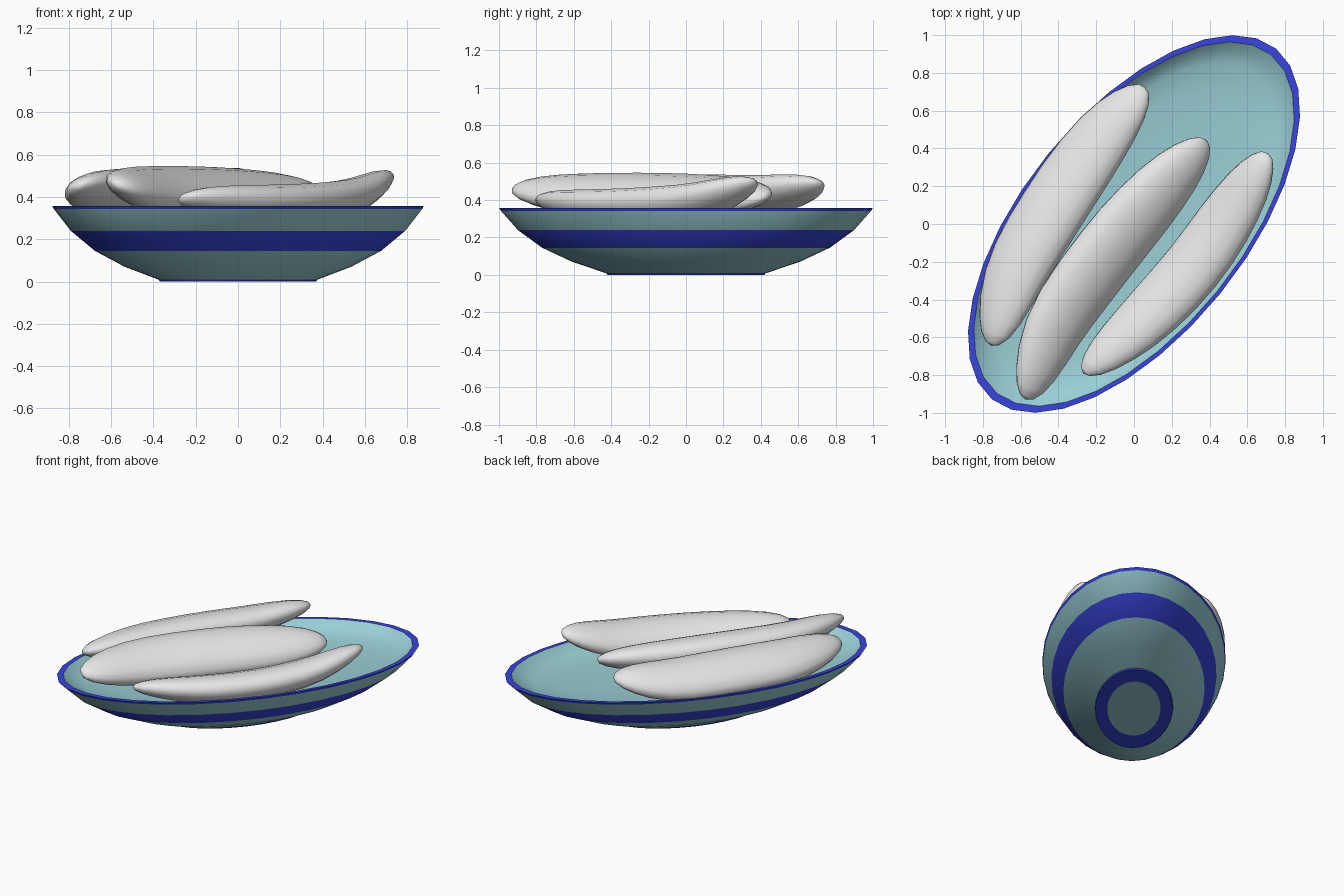
import bpy, bmesh, math
from mathutils import Vector

if "Cube" in bpy.data.objects:
    bpy.data.objects.remove(bpy.data.objects["Cube"])


def material(name, rgb):
    m = bpy.data.materials.new(name)
    m.diffuse_color = (*rgb, 1)
    m.use_nodes = True
    m.node_tree.nodes["Principled BSDF"].inputs["Base Color"].default_value = m.diffuse_color
    return m


TEAL = material("teal glaze", (0.32, 0.62, 0.67))
BLUE = material("blue glaze", (0.04, 0.06, 0.73))
PALE = material("pale grey", (0.8, 0.8, 0.8))


def finish(bm, name, mats, angle):
    bmesh.ops.recalc_face_normals(bm, faces=bm.faces)
    me = bpy.data.meshes.new(name)
    bm.to_mesh(me)
    bm.free()
    for m in mats:
        me.materials.append(m)
    ob = bpy.data.objects.new(name, me)
    bpy.context.collection.objects.link(ob)
    bpy.ops.object.select_all(action='DESELECT')
    ob.select_set(True)
    bpy.context.view_layer.objects.active = ob
    bpy.ops.object.shade_smooth_by_angle(angle=math.radians(angle))
    return ob


def skin(bm, rings, start, end, mat_of=lambda i: 0):
    """Bridge rings of vertices and close both ends with a fan."""
    n = len(rings[0])
    for i in range(len(rings) - 1):
        for j in range(n):
            k = (j + 1) % n
            f = bm.faces.new((rings[i][j], rings[i][k], rings[i+1][k], rings[i+1][j]))
            f.material_index = mat_of(i)
    for tip, ring in ((start, rings[0]), (end, rings[-1])):
        v = bm.verts.new(tip)
        for j in range(n):
            bm.faces.new((v, ring[j], ring[(j + 1) % n]))


# Oval dish: profile as (scale, height, blue from here to next point)
profile = [(.29, .002, 1), (.42, 0, 1), (.425, .008, 0),
           (.61, .07, 0), (.77, .145, 1), (.90, .24, 0), (.99, .342, 1),
           (1.0, .358, 1), (.965, .358, 0), (.92, .32, 0), (.85, .295, 0),
           (.70, .28, 0), (.40, .27, 0)]
A, B, TURN, SIDES = 1.195, .587, math.radians(51), 32
c, s = math.cos(TURN), math.sin(TURN)
bm = bmesh.new()
rings = []
for r, z, _ in profile:
    ring = []
    for j in range(SIDES):
        t = 2 * math.pi * j / SIDES
        x, y = A * r * math.cos(t), B * r * math.sin(t)
        ring.append(bm.verts.new((x * c - y * s, x * s + y * c, z)))
    rings.append(ring)
skin(bm, rings, (0, 0, .002), (0, 0, .27), lambda i: profile[i][2])
finish(bm, "oval_dish", [TEAL, BLUE], 35)


# Sausages: flattened, tilted tubes along bent spines
def spline(pts, u):
    i = min(int(u), len(pts) - 2)
    t = u - i
    p1, p2 = pts[i], pts[i + 1]
    p0 = pts[i - 1] if i else 2 * p1 - p2
    p3 = pts[i + 2] if i + 2 < len(pts) else 2 * p2 - p1
    return .5 * (2*p1 + (p2 - p0)*t + (2*p0 - 5*p1 + 4*p2 - p3)*t*t
                 + (3*p1 - p0 - 3*p2 + p3)*t**3)


def sausage(name, width, thick, tilt, points, sides=14, steps=16):
    pts = [Vector(p) for p in points]
    top = len(pts) - 1
    ct, st = math.cos(math.radians(tilt)), math.sin(math.radians(tilt))
    bm = bmesh.new()
    rings = []
    for i in range(1, steps):
        k = -math.cos(math.pi * i / steps)       # -1..1, dense near the tips
        u = top * (k + 1) / 2
        o = spline(pts, u)
        d = (spline(pts, min(u + .1, top)) - spline(pts, max(u - .1, 0))).normalized()
        right = d.cross(Vector((0, 0, 1))).normalized()
        up = right.cross(d)
        side, normal = right * ct + up * st, up * ct - right * st
        f = (1 - abs(k) ** 2.6) ** .5            # blunt rounded taper
        rings.append([bm.verts.new(o + f * (side * width * math.cos(a) + normal * thick * math.sin(a)))
                      for a in (2 * math.pi * j / sides for j in range(sides))])
    skin(bm, rings, pts[0], pts[-1])
    finish(bm, name, [PALE], 50)


sausage("left_sausage", .187, .10, 20,
        [(-.755, -.645, .455), (-.625, -.26, .43), (-.43, .08, .425), (-.19, .43, .43), (.06, .725, .49)])
sausage("middle_sausage", .19, .105, -25,
        [(-.575, -.93, .46), (-.41, -.53, .43), (-.15, -.16, .42), (.11, .15, .415), (.385, .445, .425)])
sausage("right_sausage", .168, .095, 20,
        [(-.27, -.79, .395), (.05, -.51, .36), (.31, -.23, .36), (.52, .07, .395), (.71, .375, .50)])
